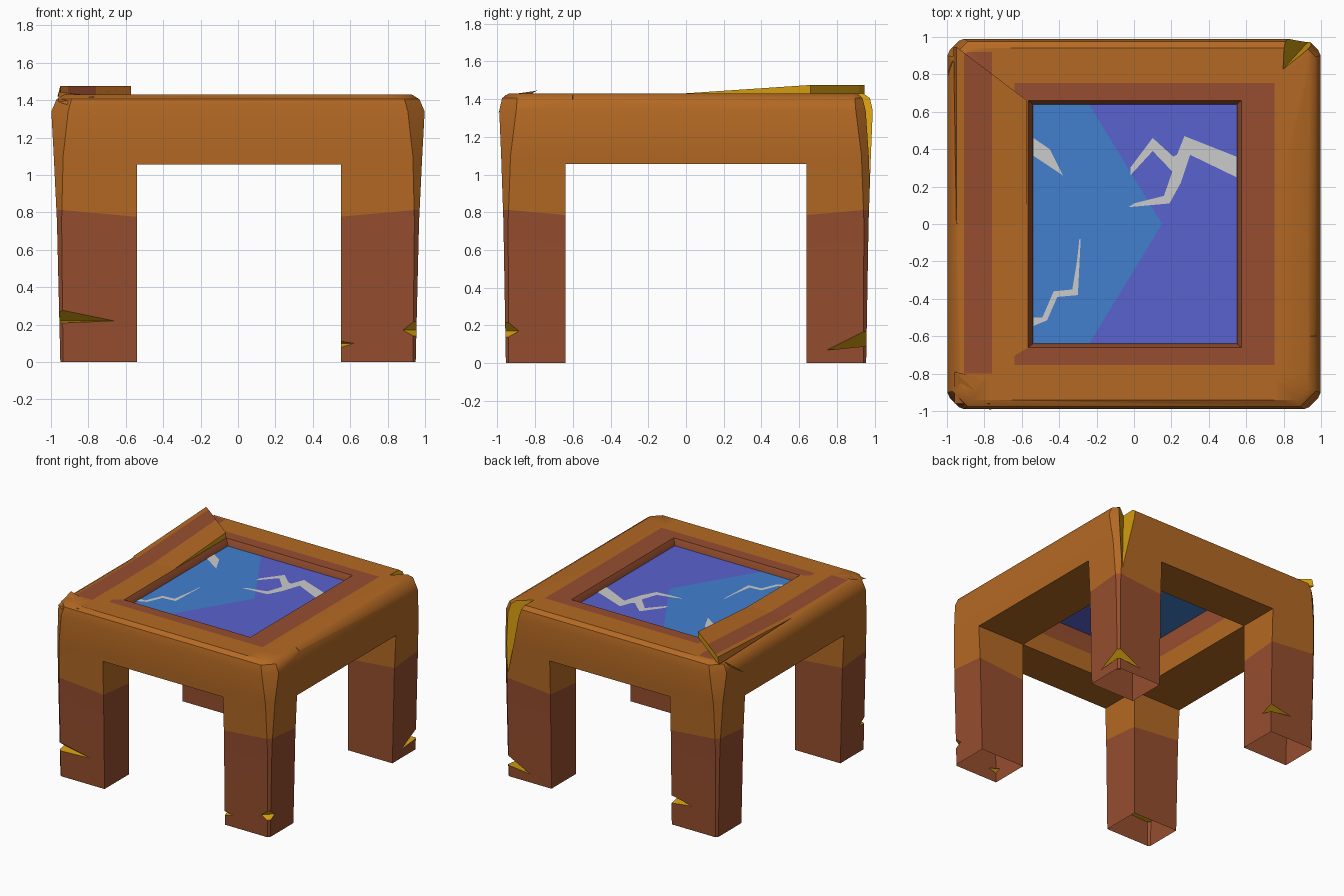
import bpy, bmesh, math
from mathutils import Vector

if "Cube" in bpy.data.objects:
    bpy.data.objects.remove(bpy.data.objects["Cube"])

# Colours
WOOD, RED, GOLD, BLUE, PURPLE, GREY = range(6)
MATS = []
for name, c in (("orange wood", (0.456, 0.141, 0.017)), ("red brown wood", (0.305, 0.076, 0.028)),
                ("gold split wood", (0.66, 0.34, 0.005)), ("blue glass", (0.054, 0.215, 0.62)),
                ("purple glass", (0.102, 0.122, 0.62)), ("pale grey", (0.6, 0.6, 0.6))):
    m = bpy.data.materials.new(name)
    m.diffuse_color = (*c, 1)
    m.use_nodes = True
    m.node_tree.nodes["Principled BSDF"].inputs["Base Color"].default_value = m.diffuse_color
    MATS.append(m)


def make(name, bm):
    me = bpy.data.meshes.new(name)
    bm.to_mesh(me)
    bm.free()
    for m in MATS:
        me.materials.append(m)
    ob = bpy.data.objects.new(name, me)
    bpy.context.collection.objects.link(ob)
    return ob


def loft(name, rings):
    """Closed solid through rings of points."""
    bm = bmesh.new()
    rows = [[bm.verts.new(p) for p in r] for r in rings]
    n = len(rows[0])
    for a, b in zip(rows, rows[1:]):
        for i in range(n):
            bm.faces.new((a[i], a[(i + 1) % n], b[(i + 1) % n], b[i]))
    bm.faces.new(rows[0])
    bm.faces.new(rows[-1])
    bmesh.ops.recalc_face_normals(bm, faces=bm.faces)
    return make(name, bm)


def rect(x0, x1, y0, y1, z):
    return [(x0, y0, z), (x1, y0, z), (x1, y1, z), (x0, y1, z)]


def octagon(hx, hy, c, z):
    return [(hx - c, -hy, z), (hx, -hy + c, z), (hx, hy - c, z), (hx - c, hy, z),
            (c - hx, hy, z), (-hx, hy - c, z), (-hx, c - hy, z), (c - hx, -hy, z)]


def hull(name, pts, mat):
    bm = bmesh.new()
    for p in pts:
        bm.verts.new(p)
    bmesh.ops.convex_hull(bm, input=bm.verts)
    bmesh.ops.recalc_face_normals(bm, faces=bm.faces)
    for f in bm.faces:
        f.material_index = mat
    return make(name, bm)


def cut(ob, cutter):
    mod = ob.modifiers.new("cut", 'BOOLEAN')
    mod.operation, mod.solver, mod.object = 'DIFFERENCE', 'EXACT', cutter
    dg = bpy.context.evaluated_depsgraph_get()
    me = bpy.data.meshes.new_from_object(ob.evaluated_get(dg))
    ob.modifiers.clear()
    ob.data = me
    bpy.data.objects.remove(cutter)


# Frame and legs: tapered block with tunnels and a framed opening cut out
frame = loft("table_frame", [octagon(*r) for r in (
    (.95, .955, .015, 0), (.968, .968, .025, .75), (.985, .98, .05, 1.1),
    (.998, .99, .09, 1.34), (.97, .975, .08, 1.405), (.93, .94, .06, 1.43))])
cut(frame, loft("cutter", [rect(-.54, .55, -2, 2, -1), rect(-.54, .55, -2, 2, 1.055)]))
cut(frame, loft("cutter", [rect(-2, 2, -.64, .64, -1), rect(-2, 2, -.64, .64, 1.055)]))
cut(frame, loft("cutter", [rect(-.54, .55, -.64, .64, .5), rect(-.54, .55, -.64, .64, 1.39),
                           rect(-.575, .58, -.667, .667, 1.44), rect(-.575, .58, -.667, .667, 1.6)]))

# Split notches in gold
for pts in (
        ((-.62, -.97, .22), (-1, -.87, .22), (-1, -1, .32), (-1, -1, .2)),
        ((.86, -.98, .17), (.98, -.86, .17), (1, -1, .3), (1, -1, .08)),
        ((.64, -.97, .1), (.53, -.9, .1), (.53, -.98, .12), (.53, -.98, .06)),
        ((.98, .72, .07), (.72, .98, .07), (1, 1, .22), (1, 1, .1)),
        ((-.53, .98, .25), (-.53, .98, .17), (-.53, .85, .2), (-.75, .97, .2)),
        ((.79, .82, 1.46), (.8, 1.04, 1.46), (.99, .98, 1.46), (.955, 1.0, .75)),
        ((-1.03, .92, 1.43), (-1.03, .85, 1.36), (-.93, .86, 1.41), (-1.02, .6, 1.2))):
    cut(frame, hull("cutter", pts, GOLD))
cut(frame, hull("cutter", ((1.02, -.65, 1.45), (1.02, -.55, 1.45), (.92, -.6, 1.44), (1.02, -.6, 1.36)), WOOD))

# Painted zones: slice along the borders, then colour by position
bm = bmesh.new()
bm.from_mesh(frame.data)
bmesh.ops.delete(bm, geom=[f for f in bm.faces if all(v.co.z < .001 for v in f.verts)], context='FACES')
bmesh.ops.triangulate(bm, faces=bm.faces)


def slice_faces(test, co, no):
    fs = [f for f in bm.faces if test(f)]
    geom = set(fs)
    for f in fs:
        geom.update(f.edges)
        geom.update(f.verts)
    bmesh.ops.bisect_plane(bm, geom=list(geom), plane_co=co, plane_no=no, dist=1e-5)


def flat_top(f):
    return all(v.co.z > 1.425 for v in f.verts)


def inner_wall(f):
    return all(abs(v.co.x) < .56 and abs(v.co.y) < .65 for v in f.verts)


for sx in (-1, 1):
    for sy in (-1, 1):
        slice_faces(lambda f: all(v.co.x * sx > .5 and v.co.y * sy > .6 for v in f.verts) or
                    (f.calc_center_median().x * sx > .3 and f.calc_center_median().y * sy > .3
                     and min(v.co.z for v in f.verts) < .8),
                    (sx * .75, sy * .8, .78), (-.09 * sx, -.09 * sy, 1))
for x in (-.91, -.76, -.64, .75):
    slice_faces(flat_top, (x, 0, 0), (1, 0, 0))
for y in (-.8, -.755, .755, .92):
    slice_faces(flat_top, (0, y, 0), (0, 1, 0))
slice_faces(inner_wall, (0, 0, 1.22), (0, 0, 1))

for f in bm.faces:
    if f.material_index == GOLD:
        continue
    c = f.calc_center_median()
    if flat_top(f):
        red = (-.64 < c.x < .75 and abs(c.y) < .755 and (c.x > -.575 or abs(c.y) > .667)) \
            or (-.91 < c.x < -.76 and -.8 < c.y < .92)
    elif abs(c.x) < .578 and abs(c.y) < .666 and c.z > 1.1:
        red = c.z > 1.22
    else:
        red = c.z < .78 + .09 * (abs(c.x) - .75 + abs(c.y) - .8)
    f.material_index = RED if red else WOOD
bm.to_mesh(frame.data)
bm.free()

# Lifted plank on the left rail, rising to the back mitre
bm = bmesh.new()
xs = (-.95, -.91, -.76, -.572)
front = [bm.verts.new((x, 0, 1.431)) for x in xs]
back = [bm.verts.new((x, .66 + (-.572 - x) * .76, 1.475)) for x in xs]
base = [bm.verts.new((x, v.co.y, 1.42)) for x, v in zip((-.965, -.91, -.76, -.572), back)]
for i, m in enumerate((WOOD, RED, WOOD)):
    bm.faces.new((front[i], front[i + 1], back[i + 1], back[i])).material_index = m
    bm.faces.new((back[i], back[i + 1], base[i + 1], base[i])).material_index = GOLD
bm.faces.new((front[3], base[3], back[3])).material_index = GOLD
bm.faces.new((front[0], back[0], base[0])).material_index = WOOD
make("lifted_plank", bm)

# Raised splinter on the front left corner
hull("corner_splinter", ((-.96, -.79, 1.445), (-.83, -.82, 1.43), (-.77, -.96, 1.42),
                         (-.76, -.993, 1.33), (-.96, -.96, 1.39)), WOOD)


# Glass panel in two tones with pale cracks
def plate(bm, pts, z, mat):
    f = bm.faces.new([bm.verts.new((x, y, z)) for x, y in pts])
    f.normal_update()
    if f.normal.z < 0:
        f.normal_flip()
    f.material_index = mat


bm = bmesh.new()
seam = [(-.24, -.64), (.15, 0), (-.24, .64)]
plate(bm, [(-.54, -.64)] + seam + [(-.54, .64)], 1.38, BLUE)
plate(bm, [(.55, .64)] + seam[::-1] + [(.55, -.64)], 1.38, PURPLE)
make("glass_panel", bm)

bm = bmesh.new()
for pts in (
        [(-.538, .46), (-.45, .4), (-.38, .26), (-.538, .365)],
        [(-.02, .3), (.1, .46), (.21, .36), (.23, .37), (.27, .47), (.548, .36), (.548, .25), (.3, .37),
         (.25, .22), (.19, .11), (-.03, .09), (0, .11), (.16, .15), (.205, .28), (.1, .39), (-.02, .26)],
        [(-.538, -.5), (-.49, -.5), (-.43, -.36), (-.33, -.35), (-.305, -.2), (-.292, -.08),
         (-.285, -.08), (-.3, -.38), (-.41, -.39), (-.465, -.515), (-.538, -.545)]):
    plate(bm, pts, 1.384, GREY)
make("glass_cracks", bm)

# Smooth the rounded wood, keep sharp edges
bpy.ops.object.select_all(action='DESELECT')
frame.select_set(True)
bpy.context.view_layer.objects.active = frame
bpy.ops.object.shade_smooth_by_angle(angle=math.radians(35))
